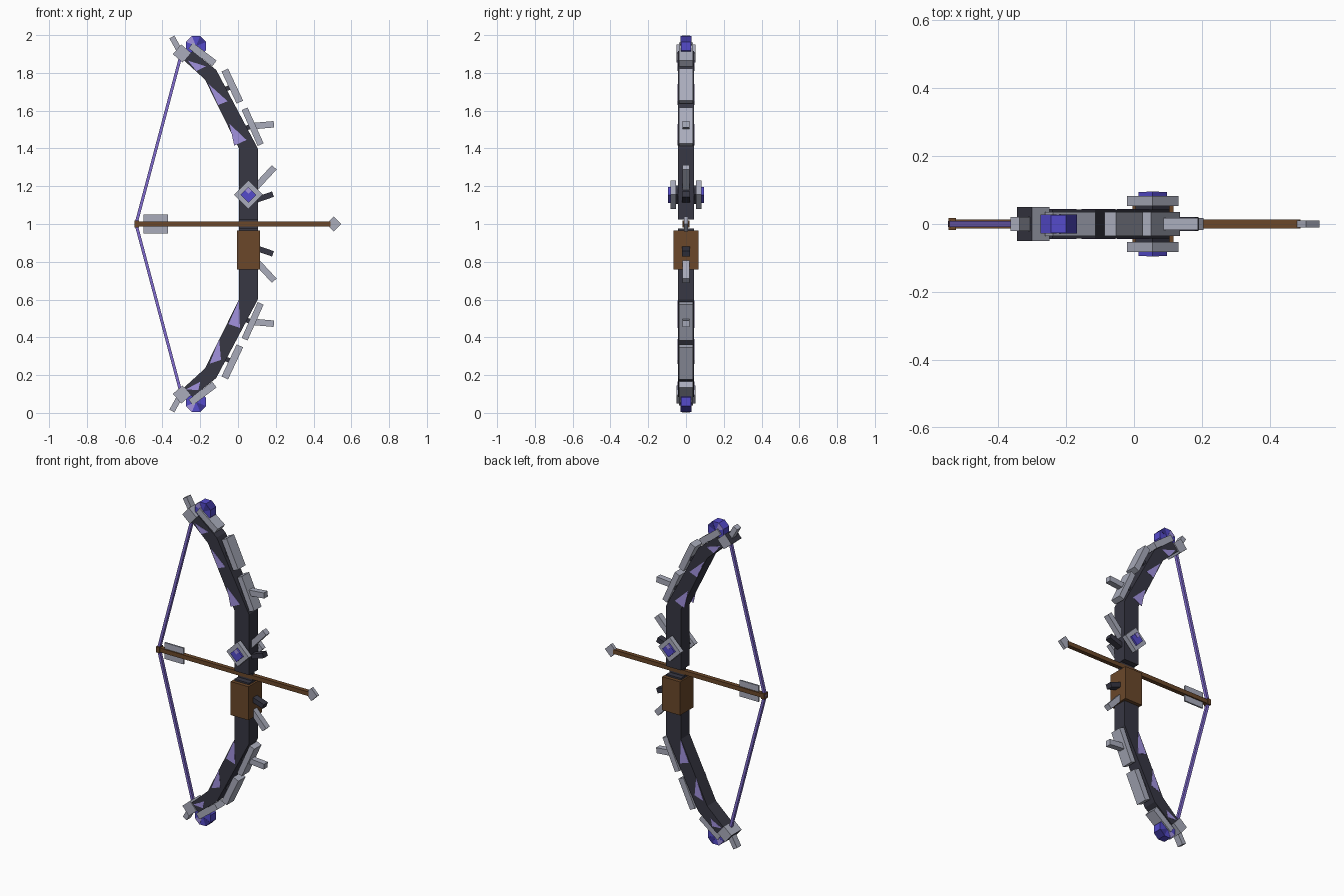
import bpy, bmesh, math
from mathutils import Vector

cube = bpy.data.objects.get("Cube")
if cube:
    bpy.data.objects.remove(cube, do_unlink=True)


def make_material(name, rgb):
    m = bpy.data.materials.new(name)
    m.use_nodes = True
    m.diffuse_color = (*rgb, 1)
    m.node_tree.nodes["Principled BSDF"].inputs["Base Color"].default_value = (*rgb, 1)
    return m


STEEL = make_material("pale steel", (0.4, 0.415, 0.5))
DARK = make_material("charcoal", (0.038, 0.038, 0.056))
WOOD = make_material("brown wood", (0.145, 0.064, 0.023))
LAVENDER = make_material("lavender", (0.36, 0.29, 0.74))
VIOLET = make_material("blue violet", (0.09, 0.07, 0.6))
INDIGO = make_material("dark indigo", (0.045, 0.035, 0.3))
CORD = make_material("violet cord", (0.22, 0.15, 0.62))


def prism(name, points, y0, y1, *mats):
    """Extrude an (x, z) outline from y0 to y1; several materials cycle round the sides."""
    bm = bmesh.new()
    front = [bm.verts.new((x, y0, z)) for x, z in points]
    back = [bm.verts.new((x, y1, z)) for x, z in points]
    bm.faces.new(front)
    bm.faces.new(back[::-1])
    n = len(points)
    for i in range(n):
        j = (i + 1) % n
        f = bm.faces.new((front[i], back[i], back[j], front[j]))
        f.material_index = i % len(mats)
    bmesh.ops.recalc_face_normals(bm, faces=bm.faces)
    mesh = bpy.data.meshes.new(name)
    bm.to_mesh(mesh)
    bm.free()
    for m in mats:
        mesh.materials.append(m)
    obj = bpy.data.objects.new(name, mesh)
    bpy.context.collection.objects.link(obj)
    return obj


def bar(name, a, b, width, depth, mat):
    """Straight box between two (x, z) points; depth is half its y size."""
    a, b = Vector(a), Vector(b)
    d = (b - a).normalized() * width / 2
    side = Vector((-d.y, d.x))
    return prism(name, [a + side, b + side, b - side, a - side], -depth, depth, mat)


def polygon(cx, cz, r, sides, turn=0):
    return [(cx + r * math.cos(turn + math.tau * i / sides),
             cz + r * math.sin(turn + math.tau * i / sides)) for i in range(sides)]


# Both limbs are mirrored about the arrow height
for label, s in (("upper", 1), ("lower", -1)):
    def at(x, z):
        return (x, 1 + s * (z - 1))

    # Limb in three straight sections
    inner = [(0.005, 1.025), (0.005, 1.4), (-0.175, 1.765), (-0.29, 1.87)]
    outer = [(0.105, 1.025), (0.105, 1.4), (-0.115, 1.815), (-0.24, 1.915)]
    for i, part in enumerate(("grip_core", "mid_limb", "limb_end")):
        outline = [inner[i], inner[i + 1], outer[i + 1], outer[i]]
        prism(f"{label}_{part}", [at(*p) for p in outline], -0.043, 0.043, DARK)

    # Armour plates and the pegs that hold them
    for a, b, w in (((0.035, 1.61), (0.12, 1.42), 0.034),
                    ((-0.07, 1.815), (0.01, 1.645), 0.038),
                    ((-0.25, 1.945), (-0.125, 1.85), 0.038)):
        bar(f"{label}_plate", at(*a), at(*b), w, 0.036, STEEL)
    for a, b in (((0.02, 1.5), (0.065, 1.515)), ((-0.1, 1.7), (-0.035, 1.727)),
                 ((-0.21, 1.86), (-0.19, 1.89))):
        bar(f"{label}_peg", at(*a), at(*b), 0.025, 0.025, DARK)

    # Spikes
    for a, b in (((0.075, 1.518), (0.19, 1.528)), ((0.09, 1.19), (0.192, 1.3))):
        bar(f"{label}_spike", at(*a), at(*b), 0.034, 0.018, STEEL)
    bar(f"{label}_tip_spike", at(-0.35, 1.99), at(-0.3, 1.9), 0.03, 0.02, STEEL)
    bar(f"{label}_grip_spike", at(0.09, 1.125), at(0.185, 1.158), 0.03, 0.02, DARK)

    # Tip cap with one dark outer side
    prism(f"{label}_tip_cap", [at(*p) for p in polygon(-0.297, 1.903, 0.048, 4, 0.08)],
          -0.05, 0.05, STEEL, DARK, STEEL, STEEL)

    # Tip gem with painted facets on both faces
    gem = [at(*p) for p in polygon(-0.222, 1.942, 0.058, 8, math.radians(67.5))]
    prism(f"{label}_tip_gem", gem, -0.027, 0.027, VIOLET, VIOLET, VIOLET, INDIGO)
    heart = at(-0.222, 1.942)
    for y in (-1, 1):
        for edge, mat in ((1, LAVENDER), (7, INDIGO), (4, INDIGO)):
            facet = [heart, gem[edge], gem[(edge + 1) % 8]]
            prism(f"{label}_gem_facet", facet, y * 0.0265, y * 0.0285, mat)

    # Bow string
    bar(f"{label}_string", at(-0.3, 1.9), at(-0.54, 1.0), 0.016, 0.009, CORD)

# Painted triangles on both faces of the limbs
shards = [[(-0.045, 1.53), (0.045, 1.445), (-0.02, 1.415)],
          [(-0.155, 1.74), (-0.055, 1.65), (-0.105, 1.63)],
          [(-0.265, 1.865), (-0.17, 1.835), (-0.22, 1.81)],
          [(0.005, 0.595), (0.01, 0.45), (-0.05, 0.47)],
          [(-0.1, 0.39), (-0.09, 0.28), (-0.15, 0.26)],
          [(-0.275, 0.125), (-0.2, 0.165), (-0.21, 0.12)]]
for shard in shards:
    for y in (-1, 1):
        prism("limb_shard", shard, y * 0.042, y * 0.0445, LAVENDER)

# Jewelled mounts either side of the grip
for y in (-1, 1):
    prism("jewel_neck", polygon(0.055, 1.155, 0.05, 4), y * 0.04, y * 0.056, DARK)
    prism("jewel_mount", polygon(0.055, 1.155, 0.076, 4), y * 0.053, y * 0.083, STEEL)
    prism("jewel", polygon(0.055, 1.154, 0.042, 4), y * 0.08, y * 0.094, VIOLET)
    prism("jewel_glint", polygon(0.055, 1.178, 0.018, 4), y * 0.093, y * 0.096, LAVENDER)

# Wooden handle, with a thin arrow rest above it
prism("handle", [(-0.005, 0.758), (0.117, 0.758), (0.117, 0.965), (-0.005, 0.965)],
      -0.065, 0.065, WOOD)
bar("arrow_rest", (0.055, 0.97), (0.055, 1.03), 0.1, 0.009, DARK)

# Arrow
bar("arrow_shaft", (-0.54, 1), (0.49, 1), 0.026, 0.013, WOOD)
bar("arrow_nock", (-0.547, 1), (-0.525, 1), 0.036, 0.018, WOOD)
bar("arrow_fletching", (-0.5, 1), (-0.37, 1), 0.1, 0.005, STEEL)
prism("arrow_head", polygon(0.507, 1, 0.04, 4), -0.01, 0.01, STEEL)
